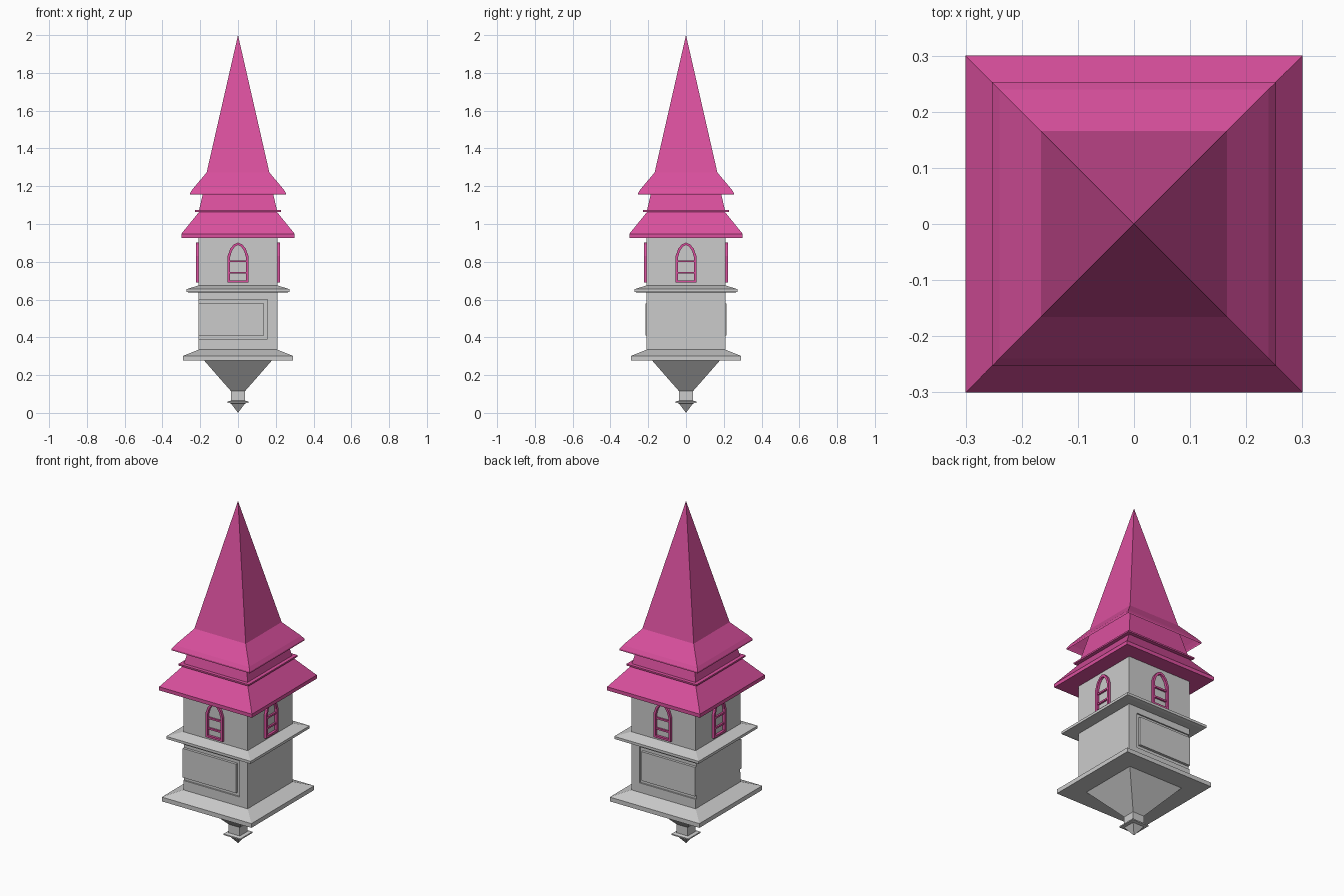
import bpy, bmesh, math
from mathutils import Matrix

if "Cube" in bpy.data.objects:
    bpy.data.objects.remove(bpy.data.objects["Cube"])

pink = bpy.data.materials.new("pink")
pink.diffuse_color = (0.70, 0.08, 0.34, 1)
pink.use_nodes = True
pink.node_tree.nodes["Principled BSDF"].inputs["Base Color"].default_value = pink.diffuse_color


def finish(name, bm, mat=None):
    bmesh.ops.recalc_face_normals(bm, faces=bm.faces)
    me = bpy.data.meshes.new(name)
    bm.to_mesh(me)
    bm.free()
    ob = bpy.data.objects.new(name, me)
    bpy.context.collection.objects.link(ob)
    if mat:
        me.materials.append(mat)
    return ob


def stack(name, profile, mat=None, caps=True):
    """Square tower section from (half width, z) pairs; half width 0 is a point."""
    bm = bmesh.new()
    rings = []
    for h, z in profile:
        if h == 0:
            rings.append([bm.verts.new((0, 0, z))] * 4)
        else:
            rings.append([bm.verts.new((x * h, y * h, z))
                          for x, y in ((-1, -1), (1, -1), (1, 1), (-1, 1))])
    for a, b in zip(rings, rings[1:]):
        for i in range(4):
            j = (i + 1) % 4
            bm.faces.new(list(dict.fromkeys((a[i], a[j], b[j], b[i]))))
    for (h, z), ring in ((profile[0], rings[0]), (profile[-1], rings[-1])):
        if caps and h:
            bm.faces.new(ring)
    return finish(name, bm, mat)


def add_box(bm, lo, hi):
    size = [b - a for a, b in zip(lo, hi)]
    mid = [(a + b) / 2 for a, b in zip(lo, hi)]
    bmesh.ops.create_cube(bm, size=1, matrix=Matrix.Translation(mid) @ Matrix.Diagonal((*size, 1)))


# Bottom finial and tapered corbel
stack("finial_tip", [(0, 0), (0.037, 0.05), (0.055, 0.053), (0.055, 0.06), (0.037, 0.065), (0.037, 0.115)])
stack("corbel", [(0.037, 0.115), (0.18, 0.278)])

# Ledges and walls
stack("lower_ledge", [(0.29, 0.277), (0.29, 0.302), (0.208, 0.335)])
lower_wall = stack("lower_wall", [(0.208, 0.33), (0.208, 0.645)])
stack("middle_ledge", [(0.255, 0.637), (0.273, 0.64), (0.273, 0.655), (0.208, 0.675)])
stack("upper_wall", [(0.208, 0.67), (0.208, 0.94)])

# Off-centre recess with raised panel, on front and back
bm = bmesh.new()
for s in (-1, 1):
    ys = sorted((s * 0.2, s * 0.3))
    add_box(bm, (-0.3, ys[0], 0.39), (0.155, ys[1], 0.60))
cutter = finish("recess_cutter", bm)
cutter.hide_render = True
cutter.hide_set(True)
mod = lower_wall.modifiers.new("recess", "BOOLEAN")
mod.operation = "DIFFERENCE"
mod.solver = "EXACT"
mod.object = cutter

bm = bmesh.new()
for s in (-1, 1):
    ys = sorted((s * 0.195, s * 0.215))
    add_box(bm, (-0.208, ys[0], 0.41), (0.138, ys[1], 0.58))
finish("raised_panels", bm)

# Arched window frames with bars, one on each side
half = [(0.055, 0.69), (0.055, 0.83), (0.042, 0.868), (0.022, 0.892)]
outer = half + [(0, 0.902)] + [(-x, z) for x, z in reversed(half)]
inner = [(x * 0.76, 0.79 + (z - 0.79) * 0.88) for x, z in outer]
y_front, y_back = -0.222, -0.204
for k, side in enumerate(("front", "right", "back", "left")):
    bm = bmesh.new()
    loops = [[bm.verts.new((x, y, z)) for x, z in pts]
             for pts, y in ((outer, y_back), (outer, y_front), (inner, y_front), (inner, y_back))]
    n = len(outer)
    for a, b in zip(loops, loops[1:] + loops[:1]):
        for i in range(n):
            j = (i + 1) % n
            bm.faces.new((a[i], a[j], b[j], b[i]))
    for z in (0.742, 0.803):
        add_box(bm, (-0.045, -0.218, z - 0.005), (0.045, y_back, z + 0.005))
    bm.transform(Matrix.Rotation(k * math.pi / 2, 4, "Z"))
    finish(side + "_window", bm, pink)

# Lower roof, trim plate and tapered neck
stack("lower_roof", [(0.30, 0.927), (0.30, 0.948), (0.205, 1.065)], pink)
stack("roof_trim", [(0.227, 1.064), (0.227, 1.073)], pink)
stack("roof_neck", [(0.207, 1.07), (0.165, 1.25)], pink)

# Spire with flared open eave
stack("spire", [(0.253, 1.156), (0.253, 1.165), (0.24, 1.185), (0.166, 1.273), (0, 2.0)], pink, caps=False)
